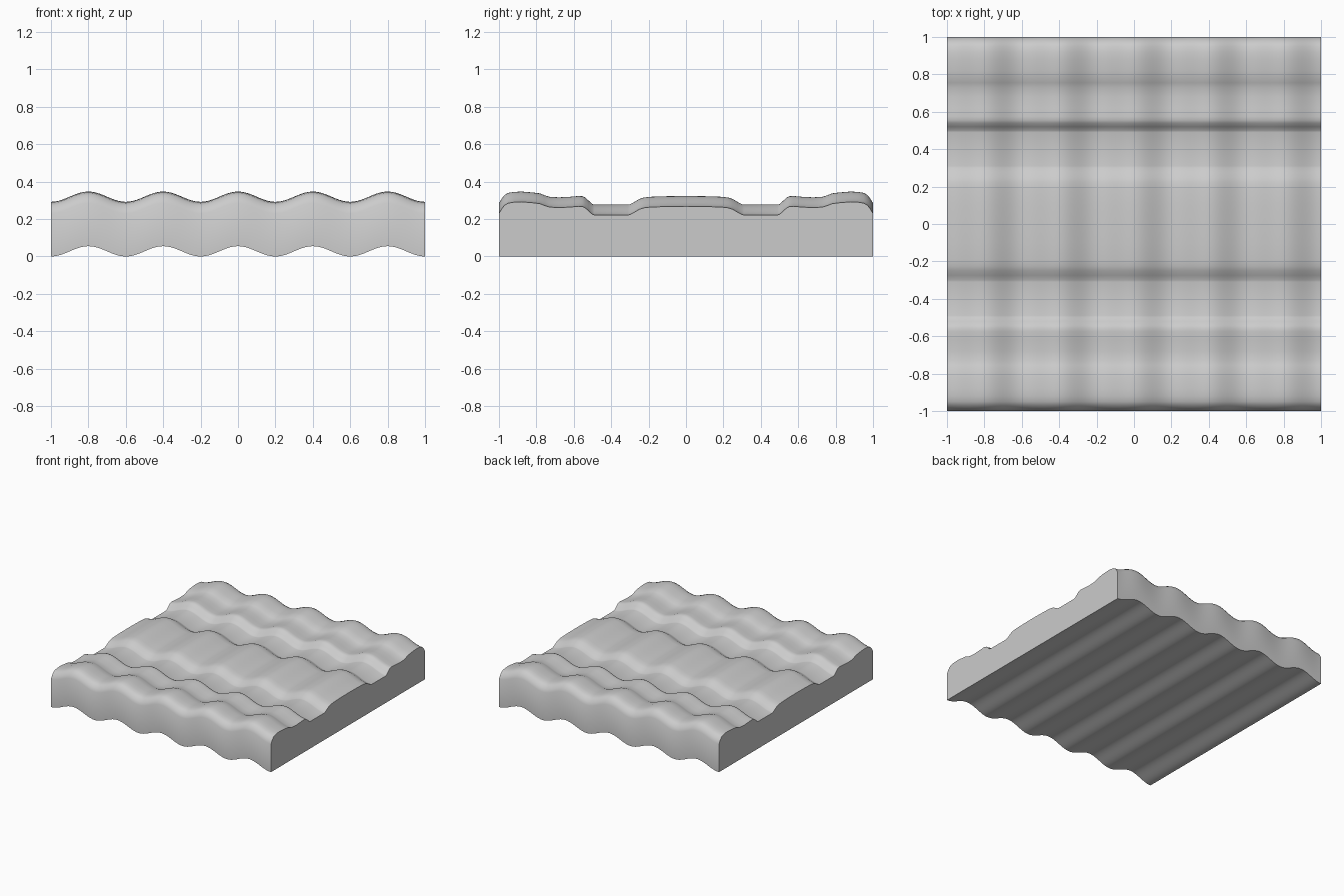
import bpy, bmesh, math

if "Cube" in bpy.data.objects:
    bpy.data.objects.remove(bpy.data.objects["Cube"])

# Half of the ridge profile along y: (distance from centre, height in a wave trough)
HALF = [(0.0, 0.268), (0.10, 0.267), (0.19, 0.264), (0.225, 0.260), (0.25, 0.252),
        (0.275, 0.237), (0.30, 0.224), (0.31, 0.222), (0.49, 0.222), (0.50, 0.225),
        (0.52, 0.243), (0.54, 0.261), (0.555, 0.267), (0.575, 0.268), (0.62, 0.264),
        (0.68, 0.261), (0.73, 0.264), (0.755, 0.272), (0.78, 0.282), (0.82, 0.287),
        (0.88, 0.292), (0.92, 0.290), (0.95, 0.285), (0.97, 0.274), (0.985, 0.255),
        (1.0, 0.230)]
PROFILE = [(-y, z) for y, z in reversed(HALF[1:])] + HALF
STEPS = 100


def wave(x):
    return 0.0275 * (1 + math.cos(2 * math.pi * x / 0.4))


# Sweep the ridge section across x, lifted by the wave
bm = bmesh.new()
tops, bases = [], []
for i in range(STEPS + 1):
    x = -1 + 2 * i / STEPS
    lift = wave(x)
    tops.append([bm.verts.new((x, y, z + lift)) for y, z in PROFILE])
    bases.append([bm.verts.new((x, y, lift)) for y in (-1, 1)])

for i in range(STEPS):
    a, b, c, d = tops[i], tops[i + 1], bases[i], bases[i + 1]
    for j in range(len(PROFILE) - 1):                 # rippled top
        bm.faces.new((a[j], b[j], b[j + 1], a[j + 1]))
    bm.faces.new((c[0], c[1], d[1], d[0]))            # underside
    bm.faces.new((c[0], d[0], b[0], a[0]))            # front
    bm.faces.new((d[1], c[1], a[-1], b[-1]))          # back
for k in (0, -1):                                     # flat ends
    bm.faces.new([bases[k][0], *tops[k], bases[k][1]])
bmesh.ops.recalc_face_normals(bm, faces=bm.faces)

mesh = bpy.data.meshes.new("rippled_slab")
bm.to_mesh(mesh)
bm.free()
slab = bpy.data.objects.new("rippled_slab", mesh)
bpy.context.collection.objects.link(slab)

grey = bpy.data.materials.new("light grey")
grey.diffuse_color = (0.6, 0.6, 0.6, 1)
grey.use_nodes = True
grey.node_tree.nodes["Principled BSDF"].inputs["Base Color"].default_value = grey.diffuse_color
mesh.materials.append(grey)

bpy.context.view_layer.objects.active = slab
slab.select_set(True)
bpy.ops.object.shade_smooth_by_angle(angle=math.radians(35))
